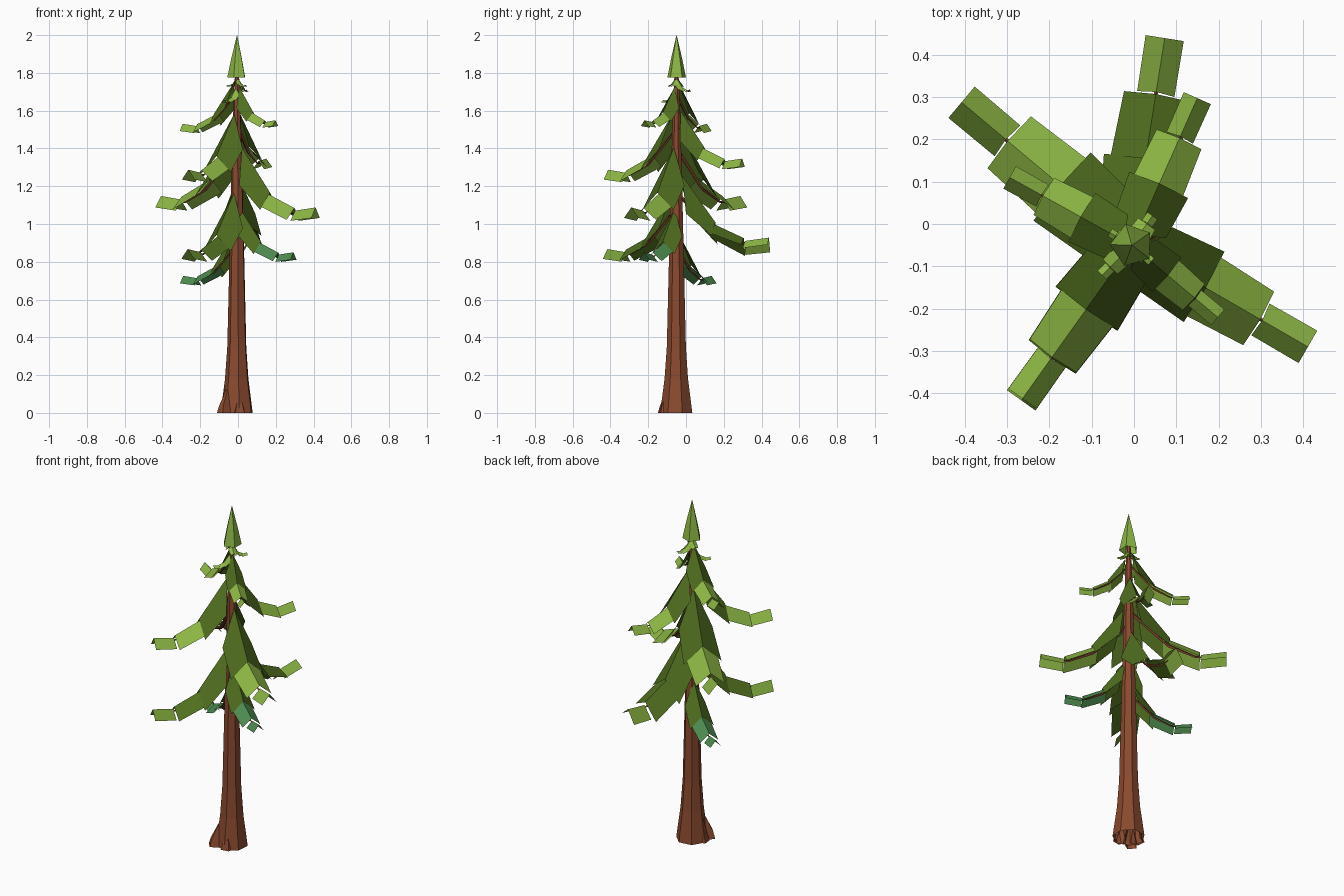
import bpy, bmesh, math
from mathutils import Vector

if "Cube" in bpy.data.objects:
    bpy.data.objects.remove(bpy.data.objects["Cube"])

def material(name, col):
    m = bpy.data.materials.new(name)
    m.diffuse_color = (*col, 1)
    m.use_nodes = True
    m.node_tree.nodes["Principled BSDF"].inputs["Base Color"].default_value = m.diffuse_color
    return m

BARK = material("bark brown", (0.255, 0.068, 0.028))
DARK = material("dark green", (0.082, 0.158, 0.014))
MID = material("mid green", (0.180, 0.340, 0.040))
LIGHT = material("light green", (0.265, 0.470, 0.058))
TEAL = material("blue green", (0.078, 0.262, 0.080))

AXIS = Vector((-0.005, -0.05, 0))   # trunk line

def make(name, verts, faces, mats, idx=None):
    me = bpy.data.meshes.new(name)
    me.from_pydata(verts, [], faces)
    for m in mats:
        me.materials.append(m)
    if idx:
        for p, i in zip(me.polygons, idx):
            p.material_index = i
    ob = bpy.data.objects.new(name, me)
    bpy.context.collection.objects.link(ob)
    return ob

def loft(name, rings, mat, bottom=True):
    """Skin through rings that share one vertex count."""
    n = len(rings[0])
    verts = [v for r in rings for v in r]
    faces = [(k*n+i, k*n+(i+1) % n, (k+1)*n+(i+1) % n, (k+1)*n+i)
             for k in range(len(rings)-1) for i in range(n)]
    faces.append(tuple(range(len(verts)-n, len(verts))))
    if bottom:
        faces.append(tuple(reversed(range(n))))
    return make(name, verts, faces, [mat])

def ring(c, r, n, z, rot=0.0):
    return [Vector((c.x, c.y, z)) + r * Vector((math.cos(rot + 2*math.pi*i/n),
            math.sin(rot + 2*math.pi*i/n), 0)) for i in range(n)]

# trunk: flared at the foot, slim at the top, open underneath
trunk = [(0, .088), (.18, .064), (.35, .052), (.8, .041), (1.3, .029), (1.6, .020), (1.82, .010)]
loft("trunk", [ring(AXIS, r, 7, z, .35) for z, r in trunk], BARK, bottom=False)

# root buttresses at the foot
for k, (az, out, h) in enumerate([(222, .122, .17), (280, .090, .14), (185, .095, .2)]):
    a = math.radians(az)
    d, t = Vector((math.cos(a), math.sin(a), 0)), Vector((-math.sin(a), math.cos(a), 0))
    up = Vector((0, 0, .04))
    v = [AXIS + d*.05 - t*.035, AXIS + d*out - t*.024, AXIS + d*out + t*.024, AXIS + d*.05 + t*.035,
         AXIS + d*(out-.01) - t*.016 + up, AXIS + d*(out-.01) + t*.016 + up,
         AXIS + d*.05 + Vector((0, 0, h))]
    make("root_%d" % (k+1), v, [(1, 2, 5, 4), (4, 5, 6), (0, 1, 4, 6), (2, 3, 6, 5)], [BARK])

# ridge-folded needle plates: (radius, ridge z, half width, eave radius, eave z) at both ends
PLATES = [
    [(.03, .34, .004, .05, .33), (.210, .09, .100, .205, -.005)],
    [(.17, .095, .085, .17, .025), (.365, .005, .076, .36, -.06)],
    [(.37, -.010, .045, .365, -.066), (.50, .008, .046, .50, -.05)],
]

def branch(name, az, length, tip_z, mats, roll=0.0, wide=1.0, stem=True):
    s, a = length / .5, math.radians(az)
    d, t = Vector((math.cos(a), math.sin(a), 0)), Vector((-math.sin(a), math.cos(a), 0))

    def P(r, z, w=0.0):
        w *= wide
        twist = roll * w * min(1, r / .4)      # plates lean to one side further out
        return AXIS + d*r*s + t*w*s + Vector((0, 0, tip_z + (z + twist)*s))
    verts, faces, idx = [], [], []
    for k, (p, q) in enumerate(PLATES):
        b = len(verts)
        inner = (.065, .13, .088) if k == 0 else (p[3], p[4], p[2])
        for sg in (1, -1):
            verts += [P(p[0], p[1]), P(q[0], q[1]), P(q[3], q[4], sg*q[2]),
                      P(inner[0], inner[1], sg*inner[2])]
        faces += [(b+3, b+2, b+1, b), (b+4, b+5, b+6, b+7)]
        idx += [k, k]
    make(name, verts, faces, mats, idx)
    if stem:   # woody stem tucked under the plates
        path = [(.0, .25, .014), (.2, .045, .010), (.34, -.022, .006), (.41, -.026, .002)]
        loft(name + "_stem", [[P(r, z+h), P(r, z, h), P(r, z-h), P(r, z, -h)] for r, z, h in path], BARK)

BRANCHES = [
    ("back_branch", 81, .495, .92, (DARK, DARK, LIGHT), -.45),
    ("left_branch", 140, .525, 1.14, (DARK, LIGHT, LIGHT)),
    ("right_branch", -30, .48, 1.08, (DARK, LIGHT, LIGHT)),
    ("front_low_branch", 234.5, .45, .86, (DARK, DARK, MID)),
    ("front_high_branch", 234.5, .445, 1.28, (DARK, LIGHT, LIGHT)),
    ("back_high_branch", 66, .38, 1.34, (DARK, LIGHT, LIGHT)),
    ("left_high_branch", 151, .33, 1.525, (DARK, LIGHT, LIGHT)),
    ("right_high_branch", -40, .265, 1.545, (DARK, LIGHT, LIGHT)),
    ("left_bottom_branch", 147, .34, .72, (DARK, TEAL, TEAL)),
    ("right_bottom_branch", -30, .345, .845, (DARK, TEAL, TEAL)),
    ("top_sprig_front", 225, .10, 1.655, (LIGHT, LIGHT, LIGHT), 0, 1.6, False),
    ("top_sprig_back", 55, .085, 1.71, (LIGHT, LIGHT, LIGHT), 0, 1.9, False),
    ("top_sprig_side", 320, .06, 1.735, (LIGHT, LIGHT, LIGHT), 0, 1.9, False),
    ("top_sprig_left", 150, .06, 1.735, (LIGHT, LIGHT, LIGHT), 0, 1.9, False),
]
for b in BRANCHES:
    branch(*b)

# pointed crown, open underneath
loft("crown", [ring(AXIS, r, 5, z, .6) for z, r in
               [(1.775, .052), (1.87, .032), (2.0, .0008)]], LIGHT, bottom=False)
